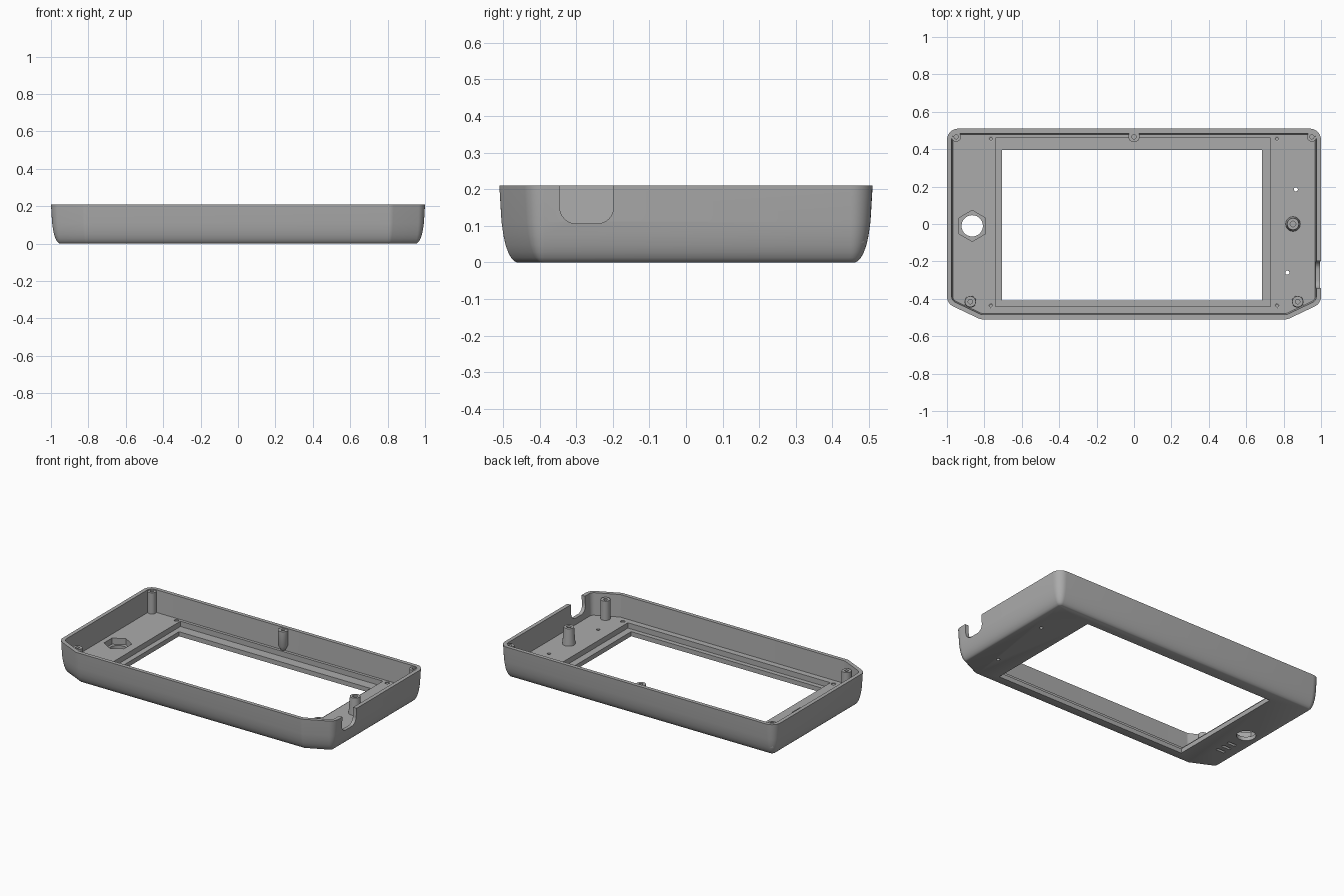
import bpy, bmesh, math
from mathutils import Vector, Matrix

if "Cube" in bpy.data.objects:
    bpy.data.objects.remove(bpy.data.objects["Cube"], do_unlink=True)

grey = bpy.data.materials.new("plain grey plastic")
grey.use_nodes = True
grey.diffuse_color = (0.41, 0.41, 0.41, 1)
grey.node_tree.nodes["Principled BSDF"].inputs["Base Color"].default_value = grey.diffuse_color


def make_object(name, bm):
    bmesh.ops.recalc_face_normals(bm, faces=bm.faces)
    mesh = bpy.data.meshes.new(name)
    bm.to_mesh(mesh)
    bm.free()
    mesh.materials.append(grey)
    obj = bpy.data.objects.new(name, mesh)
    bpy.context.collection.objects.link(obj)
    return obj


def activate(obj):
    bpy.ops.object.select_all(action='DESELECT')
    obj.select_set(True)
    bpy.context.view_layer.objects.active = obj


def smooth(obj):
    activate(obj)
    bpy.ops.object.shade_smooth_by_angle(angle=math.radians(30))


def loft(bm, rings):
    """Skin closed rings of points and cap both ends."""
    loops = [[bm.verts.new(p) for p in ring] for ring in rings]
    n = len(loops[0])
    for a, b in zip(loops, loops[1:]):
        for i in range(n):
            j = (i + 1) % n
            bm.faces.new((a[i], a[j], b[j], b[i]))
    bm.faces.new(loops[0])
    bm.faces.new(loops[-1])


def box(name, x0, x1, y0, y1, z0, z1):
    bm = bmesh.new()
    size = Vector((x1 - x0, y1 - y0, z1 - z0))
    mid = Vector((x0 + x1, y0 + y1, z0 + z1)) / 2
    bmesh.ops.create_cube(bm, size=1, matrix=Matrix.Translation(mid) @ Matrix.Diagonal((*size, 1)))
    return make_object(name, bm)


def lathe(name, x, y, profile, sides=32, turn=0.0):
    """Revolve (radius, z) pairs about a vertical axis at x, y."""
    bm = bmesh.new()
    angles = [turn + 2 * math.pi * i / sides for i in range(sides)]
    loft(bm, [[(x + r * math.cos(a), y + r * math.sin(a), z) for a in angles] for r, z in profile])
    return make_object(name, bm)


def cut(target, cutter):
    mod = target.modifiers.new("cut", 'BOOLEAN')
    mod.operation = 'DIFFERENCE'
    mod.solver = 'EXACT'
    mod.object = cutter
    activate(target)
    bpy.ops.object.modifier_apply(modifier=mod.name)
    bpy.data.objects.remove(cutter, do_unlink=True)


# Case outline: rectangle with two clipped front corners, all rounded
CORNERS = [Vector(p) for p in ((1, .51), (-1, .51), (-1, -.425), (-.82, -.51), (.82, -.51), (1, -.425))]
ROUND = 0.06


def outline(inset, z, steps=8):
    pts = []
    for i, p in enumerate(CORNERS):
        u = (p - CORNERS[i - 1]).normalized()
        v = (CORNERS[(i + 1) % len(CORNERS)] - p).normalized()
        n1, n2 = Vector((u.y, -u.x)), Vector((v.y, -v.x))
        centre = p - (n1 + n2) / (1 + n1.dot(n2)) * ROUND
        start, sweep = math.atan2(n1.y, n1.x), math.acos(n1.dot(n2))
        for k in range(steps + 1):
            a = start + sweep * k / steps
            r = ROUND - inset
            pts.append((centre.x + r * math.cos(a), centre.y + r * math.sin(a), z))
    return pts


# Tray shell: rounded outside wall, rim, inside wall, floor
FLOOR, RIM = 0.065, 0.21
section = [(.048, 0), (.040, .004), (.032, .013), (.024, .028), (.017, .048), (.011, .075),
           (.006, .11), (0, RIM), (.025, RIM), (.031, FLOOR)]
bm = bmesh.new()
loft(bm, [outline(d, z) for d, z in section])
case = make_object("case_shell", bm)

# Screen seat and window
cut(case, box("screen_seat", -.74, .73, -.44, .46, .03, .15))
cut(case, box("screen_window", -.705, .685, -.41, .395, -.1, .15))

# Hexagonal nut pocket with through hole
cut(case, lathe("nut_pocket", -.865, -.01, [(.083, .025), (.083, .15)], 6, math.pi / 2))
cut(case, lathe("nut_hole", -.865, -.01, [(.057, -.1), (.057, .15)], 40))

# Small through holes and screen screw holes
for x, y in ((.865, .185), (.82, -.26)):
    cut(case, lathe("pin_hole", x, y, [(.011, -.1), (.011, .15)], 16))
for x in (-.765, .765):
    for y in (-.437, .455):
        cut(case, lathe("screw_hole", x, y, [(.007, .03), (.007, .055), (.014, .058), (.014, .1)], 16))

# Three shallow slots underneath
for y in (-.14, -.19, -.24):
    cut(case, box("slot", -.895, -.835, y - .009, y + .009, -.05, .015))

# Cable notch with rounded lower corners in the left wall
notch = box("cable_notch", .93, 1.1, -.345, -.198, .106, .35)
bm = bmesh.new()
bm.from_mesh(notch.data)
low = [e for e in bm.edges if all(v.co.z < .2 for v in e.verts)
       and abs(e.verts[0].co.x - e.verts[1].co.x) > .1]
bmesh.ops.bevel(bm, geom=low, offset=.045, segments=8, profile=.5, affect='EDGES')
bm.to_mesh(notch.data)
bm.free()
cut(case, notch)
smooth(case)


# Screw posts with blind holes
def post(name, x, y, top, r_base, r_top, hole, base=FLOOR - .01, tip=None):
    start = [(tip, base - .03)] if tip else []
    profile = start + [(r_base, base), (r_top, top), (hole, top), (hole, top - .08)]
    smooth(lathe(name, x, y, profile))


for side, s in (("left", 1), ("right", -1)):
    post("back_post_" + side, s * .951, .466, .204, .026, .026, .011)
    post("front_post_" + side, s * .875, -.415, .19, .031, .029, .012)
post("back_post_middle", 0, .467, .204, .03, .03, .012, base=.105, tip=.015)
post("button_post", .85, 0, .175, .04, .031, .015)
